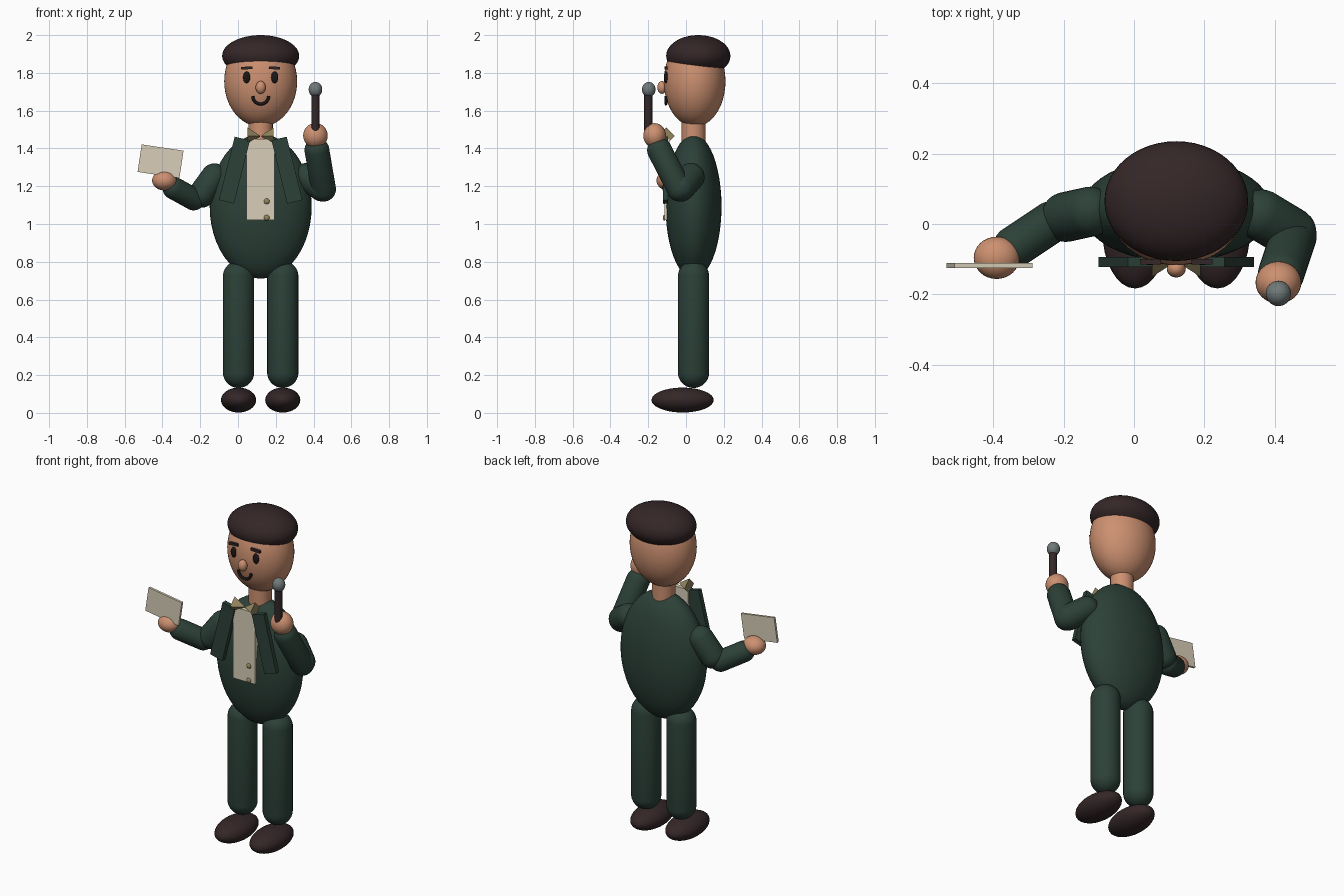
import bpy, bmesh, math
from mathutils import Vector, Matrix

if "Cube" in bpy.data.objects:
    bpy.data.objects.remove(bpy.data.objects["Cube"])


def material(name, rgb):
    m = bpy.data.materials.new(name)
    lin = [(c / 255 / 12.92) if c < 11 else ((c / 255 + 0.055) / 1.055) ** 2.4 for c in rgb]
    m.diffuse_color = (*lin, 1)
    m.use_nodes = True
    m.node_tree.nodes["Principled BSDF"].inputs["Base Color"].default_value = m.diffuse_color
    return m


SKIN = material("skin", (204, 144, 112))
GREEN = material("dark green cloth", (44, 65, 56))
BROWN = material("dark brown", (52, 38, 39))
CREAM = material("cream", (216, 206, 184))
GOLD = material("dull gold", (146, 132, 94))
GREY = material("grey metal", (112, 121, 121))
BLACK = material("near black", (28, 22, 22))

CX = 0.12   # middle of the body
CY = 0.04


def finish(name, bm, mat, smooth=True):
    me = bpy.data.meshes.new(name)
    bmesh.ops.recalc_face_normals(bm, faces=bm.faces)
    bm.to_mesh(me)
    bm.free()
    me.materials.append(mat)
    ob = bpy.data.objects.new(name, me)
    bpy.context.collection.objects.link(ob)
    if smooth:
        bpy.ops.object.select_all(action='DESELECT')
        ob.select_set(True)
        bpy.context.view_layer.objects.active = ob
        bpy.ops.object.shade_smooth_by_angle(angle=math.radians(40))
    return ob


def ellipsoid(name, loc, radii, mat, cut=None, segs=32):
    bm = bmesh.new()
    bmesh.ops.create_uvsphere(bm, u_segments=segs, v_segments=segs // 2, radius=1)
    bm.transform(Matrix.Translation(loc) @ Matrix.Diagonal((*radii, 1)))
    if cut:  # slice away everything below a plane and close the hole
        co, no = cut
        geom = bm.verts[:] + bm.edges[:] + bm.faces[:]
        r = bmesh.ops.bisect_plane(bm, geom=geom, plane_co=co, plane_no=no, clear_inner=True)
        edges = [e for e in r['geom_cut'] if isinstance(e, bmesh.types.BMEdge)]
        bmesh.ops.contextual_create(bm, geom=edges)
    return finish(name, bm, mat)


def capsule(name, a, b, r, mat):
    a, b = Vector(a), Vector(b)
    d = b - a
    bm = bmesh.new()
    bmesh.ops.create_uvsphere(bm, u_segments=28, v_segments=17, radius=r)
    for v in bm.verts:
        if v.co.z > 0:
            v.co.z += d.length
    bm.transform(Matrix.Translation(a) @ d.to_track_quat('Z', 'Y').to_matrix().to_4x4())
    return finish(name, bm, mat)


def cone(name, loc, r1, r2, depth, mat, segs=24, rot=Matrix.Identity(4)):
    bm = bmesh.new()
    bmesh.ops.create_cone(bm, cap_ends=True, segments=segs, radius1=r1, radius2=r2, depth=depth)
    bm.transform(Matrix.Translation(loc) @ rot)
    return finish(name, bm, mat, segs > 8)


def box(name, loc, size, mat, tilt=0):
    bm = bmesh.new()
    bmesh.ops.create_cube(bm, size=1)
    bm.transform(Matrix.Translation(loc) @ Matrix.Rotation(math.radians(tilt), 4, 'Y')
                 @ Matrix.Diagonal((*size, 1)))
    return finish(name, bm, mat, False)


# Body and head
ellipsoid("torso", (CX, CY, 1.093), (0.27, 0.148, 0.382), GREEN, segs=48)
cone("neck", (CX, CY, 1.49), 0.064, 0.064, 0.14, SKIN)
ellipsoid("head", (CX, 0.046, 1.755), (0.193, 0.163, 0.24), SKIN, segs=48)
ellipsoid("cap", (CX, 0.065, 1.89), (0.204, 0.17, 0.11), BROWN, segs=48,
          cut=((CX, 0.065, 1.837), (0, 0.10, 1)))

# Face
ellipsoid("nose", (CX, -0.127, 1.723), (0.027, 0.025, 0.034), SKIN, segs=20)
for side, s in (("left", -1), ("right", 1)):
    ellipsoid(side + "_eye", (CX + s * 0.074, -0.106, 1.776), (0.019, 0.011, 0.031), BLACK, segs=20)
    box(side + "_eyebrow", (CX + s * 0.073, -0.107, 1.826), (0.06, 0.016, 0.014), BROWN, s * 3)

# Smile: half ring swept as a bevelled curve, then turned into a mesh
cu = bpy.data.curves.new("smile", 'CURVE')
cu.dimensions = '3D'
cu.bevel_depth = 0.008
cu.bevel_resolution = 2
cu.use_fill_caps = True
sp = cu.splines.new('POLY')
sp.points.add(16)
for i, p in enumerate(sp.points):
    t = math.pi * (1 + i / 16)
    p.co = (CX + 0.042 * math.cos(t), -0.106, 1.677 + 0.042 * math.sin(t), 1)
cu.materials.append(BLACK)
bpy.context.collection.objects.link(bpy.data.objects.new("smile", cu))

# Legs and shoes
for side, s in (("left", -1), ("right", 1)):
    x = CX + s * 0.117
    capsule(side + "_leg", (x, CY, 0.215), (x, CY, 0.722), 0.083, GREEN)
    ellipsoid(side + "_shoe", (x, -0.018, 0.068), (0.093, 0.165, 0.066), BROWN)

# Shirt front, lapels, buttons and bow tie
box("shirt_front", (CX, -0.1, 1.235), (0.148, 0.026, 0.43), CREAM)
for side, s in (("left", -1), ("right", 1)):
    box(side + "_lapel", (CX + s * 0.139, -0.108, 1.285), (0.083, 0.028, 0.345), GREEN, -s * 14)
    cone(side + "_bow", (CX + s * 0.036, -0.105, 1.465), 0.045, 0.003, 0.065, GOLD, 4,
         Matrix.Rotation(-s * math.pi / 2, 4, 'Y'))
for i, z in enumerate((1.12, 1.033)):
    ellipsoid(f"button_{i + 1}", (0.152, -0.114, z), (0.015, 0.009, 0.015), GOLD, segs=16)

# Arm holding the card
capsule("left_upper_arm", (-0.125, 0.035, 1.25), (-0.193, 0.02, 1.157), 0.071, GREEN)
capsule("left_forearm", (-0.235, 0.005, 1.132), (-0.34, -0.065, 1.19), 0.06, GREEN)
ellipsoid("left_hand", (-0.39, -0.096, 1.23), (0.065, 0.06, 0.052), SKIN)
box("card", (-0.41, -0.118, 1.332), (0.224, 0.014, 0.147), CREAM, 8.5)

# Arm holding the microphone
capsule("right_upper_arm", (0.362, 0.025, 1.25), (0.445, -0.025, 1.192), 0.073, GREEN)
capsule("right_forearm", (0.453, -0.035, 1.185), (0.418, -0.14, 1.39), 0.066, GREEN)
ellipsoid("right_hand", (0.41, -0.166, 1.468), (0.065, 0.06, 0.066), SKIN)
cone("microphone_handle", (0.41, -0.2, 1.57), 0.022, 0.022, 0.25, BROWN)
ellipsoid("microphone_head", (0.41, -0.197, 1.712), (0.036, 0.036, 0.04), GREY)
